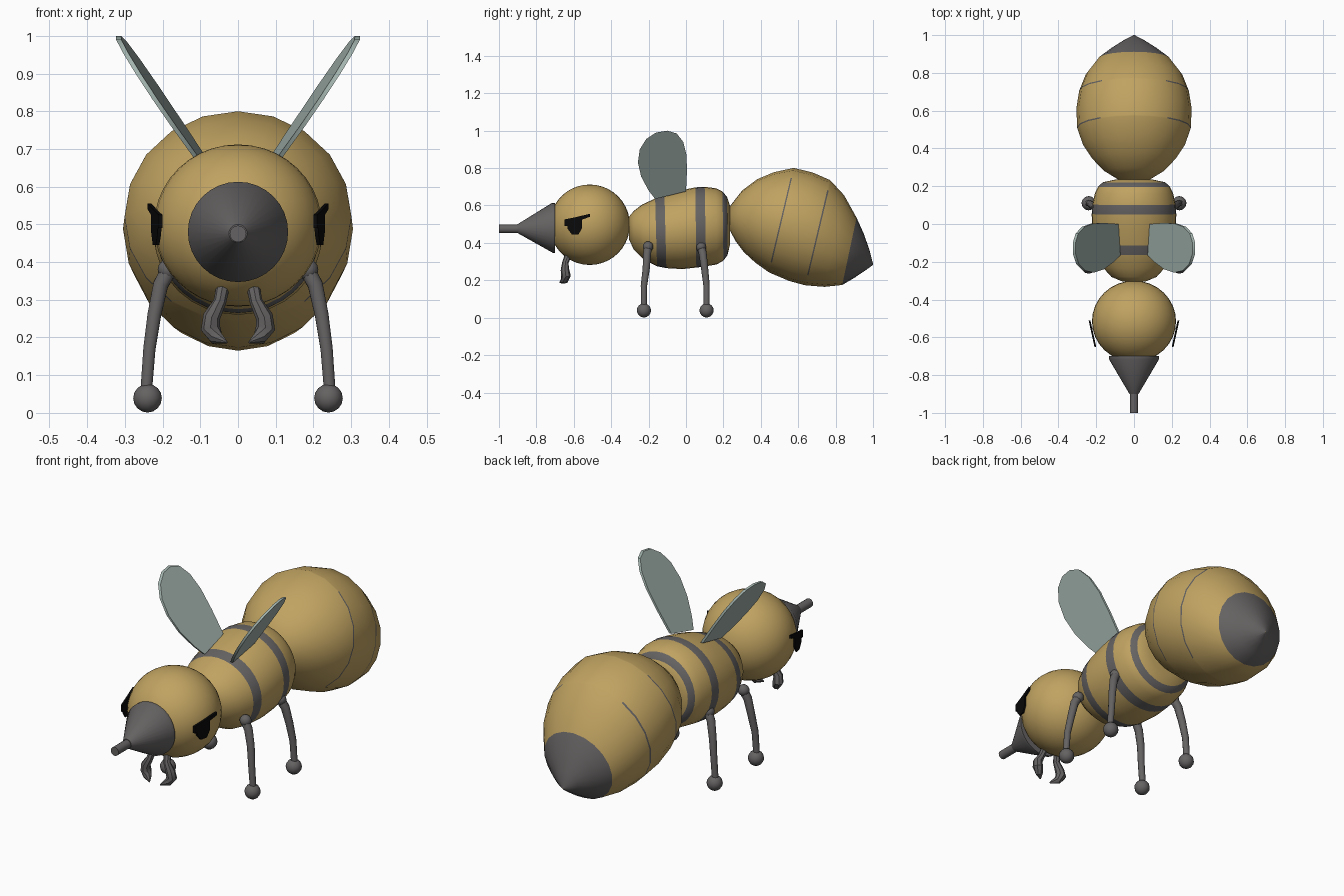
import bpy, bmesh, math
from mathutils import Vector

if "Cube" in bpy.data.objects:
    bpy.data.objects.remove(bpy.data.objects["Cube"])


def material(name, rgb):
    m = bpy.data.materials.new(name)
    m.diffuse_color = (*rgb, 1)
    m.use_nodes = True
    m.node_tree.nodes["Principled BSDF"].inputs["Base Color"].default_value = m.diffuse_color
    return m


YELLOW = material("honey_yellow", (0.53, 0.365, 0.12))
GREY = material("dark_grey", (0.13, 0.123, 0.122))
WING = material("pale_wing", (0.37, 0.46, 0.43))
BLACK = material("black", (0.003, 0.003, 0.003))


def finish(name, bm, mats, angle=40):
    bmesh.ops.recalc_face_normals(bm, faces=bm.faces)
    me = bpy.data.meshes.new(name)
    bm.to_mesh(me)
    bm.free()
    for m in mats:
        me.materials.append(m)
    ob = bpy.data.objects.new(name, me)
    bpy.context.collection.objects.link(ob)
    bpy.ops.object.select_all(action='DESELECT')
    ob.select_set(True)
    bpy.context.view_layer.objects.active = ob
    bpy.ops.object.shade_smooth_by_angle(angle=math.radians(angle))
    return ob


def skin(bm, rings):
    """Join successive vertex rings and cap both ends; returns faces per band."""
    n, bands = len(rings[0]), []
    for a, b in zip(rings, rings[1:]):
        bands.append([bm.faces.new((a[i], a[(i + 1) % n], b[(i + 1) % n], b[i])) for i in range(n)])
    bm.faces.new(rings[0])
    bm.faces.new(rings[-1])
    return bands


def body(name, sections, sides, is_dark):
    """Loft ellipses given as (top y, top z, bottom y, bottom z, half width)."""
    bm = bmesh.new()
    rings = []
    for yt, zt, yb, zb, hw in sections:
        mid, half = Vector((0, yt + yb, zt + zb)) / 2, Vector((0, yt - yb, zt - zb)) / 2
        angles = [2 * math.pi * i / sides for i in range(sides)]
        rings.append([bm.verts.new(mid + half * math.cos(a) + Vector((hw * math.sin(a), 0, 0))) for a in angles])
    for k, band in enumerate(skin(bm, rings)):
        for f in band:
            f.material_index = int(is_dark(k, f.calc_center_median()))
    return finish(name, bm, [YELLOW, GREY], 50)


def tube(name, path, radii, sides, mat, side=1):
    bm = bmesh.new()
    pts = [Vector((side * x, y, z)) for x, y, z in path]
    rings = []
    for i, p in enumerate(pts):
        d = (pts[min(i + 1, len(pts) - 1)] - pts[max(i - 1, 0)]).normalized()
        u = d.cross(Vector((1, 0, 0))).normalized()
        v = d.cross(u)
        angles = [2 * math.pi * k / sides for k in range(sides)]
        rings.append([bm.verts.new(p + radii[i] * (u * math.cos(a) + v * math.sin(a))) for a in angles])
    skin(bm, rings)
    return finish(name, bm, [mat])


def ball(name, centre, radius, mat, seg=12, rings=8):
    bm = bmesh.new()
    bmesh.ops.create_uvsphere(bm, u_segments=seg, v_segments=rings, radius=radius)
    bmesh.ops.translate(bm, vec=centre, verts=bm.verts)
    return finish(name, bm, [mat])


def plate(name, outline, x_at, thick, side, mat):
    """Thin slab from a (y, z) outline whose x follows x_at(y, z)."""
    bm = bmesh.new()
    rings = [[bm.verts.new((side * (x_at(y, z) + o), y, z)) for y, z in outline] for o in (0, thick)]
    skin(bm, rings)
    return finish(name, bm, [mat], 35)


# Head, snout and feeding tube
head = ball("head", (0, -0.515, 0.497), 0.215, YELLOW, 32, 20)
head.data.transform(head.matrix_world)
for v in head.data.vertices:
    v.co.x *= 1.035
tube("snout", [(0, -0.70, 0.48), (0, -0.715, 0.48), (0, -0.90, 0.476)], [0.133, 0.133, 0.024], 32, GREY)
tube("feeding_tube", [(0, -0.89, 0.475), (0, -1, 0.475)], [0.022, 0.022], 16, GREY)

# Thorax with three stripes
body("thorax", [
    (-.305, .54, -.305, .42, .06), (-.28, .57, -.28, .365, .12),
    (-.235, .605, -.225, .31, .165), (-.165, .637, -.155, .275, .20),
    (-.115, .655, -.105, .265, .212), (-.03, .68, -.02, .26, .222),
    (.05, .697, .055, .268, .224), (.10, .70, .108, .275, .22),
    (.16, .692, .165, .285, .207), (.195, .675, .20, .305, .19),
    (.22, .645, .222, .335, .165), (.235, .60, .235, .39, .10),
], 32, lambda k, c: k in (3, 6, 9))

# Abdomen with dark tail and two hairline side stripes
body("abdomen", [
    (.23, .59, .23, .475, .075), (.30, .68, .265, .41, .16),
    (.38, .74, .31, .35, .22), (.47, .778, .37, .295, .27),
    (.572, .80, .44, .245, .30), (.579, .80, .447, .241, .301),
    (.675, .777, .55, .197, .305), (.768, .737, .635, .174, .291),
    (.775, .731, .642, .173, .289), (.845, .655, .74, .165, .255),
    (.912, .535, .835, .175, .192), (.95, .45, .90, .213, .125),
    (.98, .365, .955, .25, .06), (1.0, .288, 1.0, .282, .003),
], 20, lambda k, c: k >= 10 or (k in (4, 7) and abs(c.x) > 0.15))

EYE = [(-.65, .49), (-.65, .525), (-.60, .535), (-.512, .556), (-.512, .54), (-.555, .525),
       (-.555, .48), (-.575, .445), (-.61, .445), (-.633, .475), (-.635, .49)]
WING_SHAPE = [(-.165, .635), (-.2, .68), (-.24, .755), (-.257, .83), (-.247, .90), (-.213, .955),
              (-.16, .99), (-.10, 1.0), (-.05, .985), (-.015, .94), (.003, .87), (.005, .78), (0, .675)]

for side, label in ((1, "right"), (-1, "left")):
    # Eye plate and wing
    plate(f"eye_{label}", EYE, lambda y, z: .20 + (y + .65) * .22, .0095, side, BLACK)
    plate(f"wing_{label}", WING_SHAPE, lambda y, z: .67 * z - .1 * y - .37, .014, side, WING)

    # Curved jaw
    tube(f"jaw_{label}",
         [(.04, -.63, .335), (.048, -.645, .295), (.07, -.647, .255), (.073, -.642, .225),
          (.058, -.65, .20), (.03, -.675, .187)],
         [.018, .017, .023, .026, .02, .003], 8, GREY, side)

    # Legs with hip and foot balls
    for pos, hip_y, knee_y, foot_y in (("front", -.203, -.213, -.225), ("rear", .08, .10, .11)):
        tube(f"{pos}_leg_{label}",
             [(.18, hip_y, .385), (.205, (hip_y + knee_y) / 2, .34), (.222, knee_y, .26),
              (.235, foot_y, .17), (.244, foot_y, .05)],
             [.022, .021, .019, .017, .016], 10, GREY, side)
        ball(f"{pos}_hip_{label}", (side * .185, hip_y, .38), .028, GREY)
        ball(f"{pos}_foot_{label}", (side * .24, foot_y, .039), .038, GREY)
